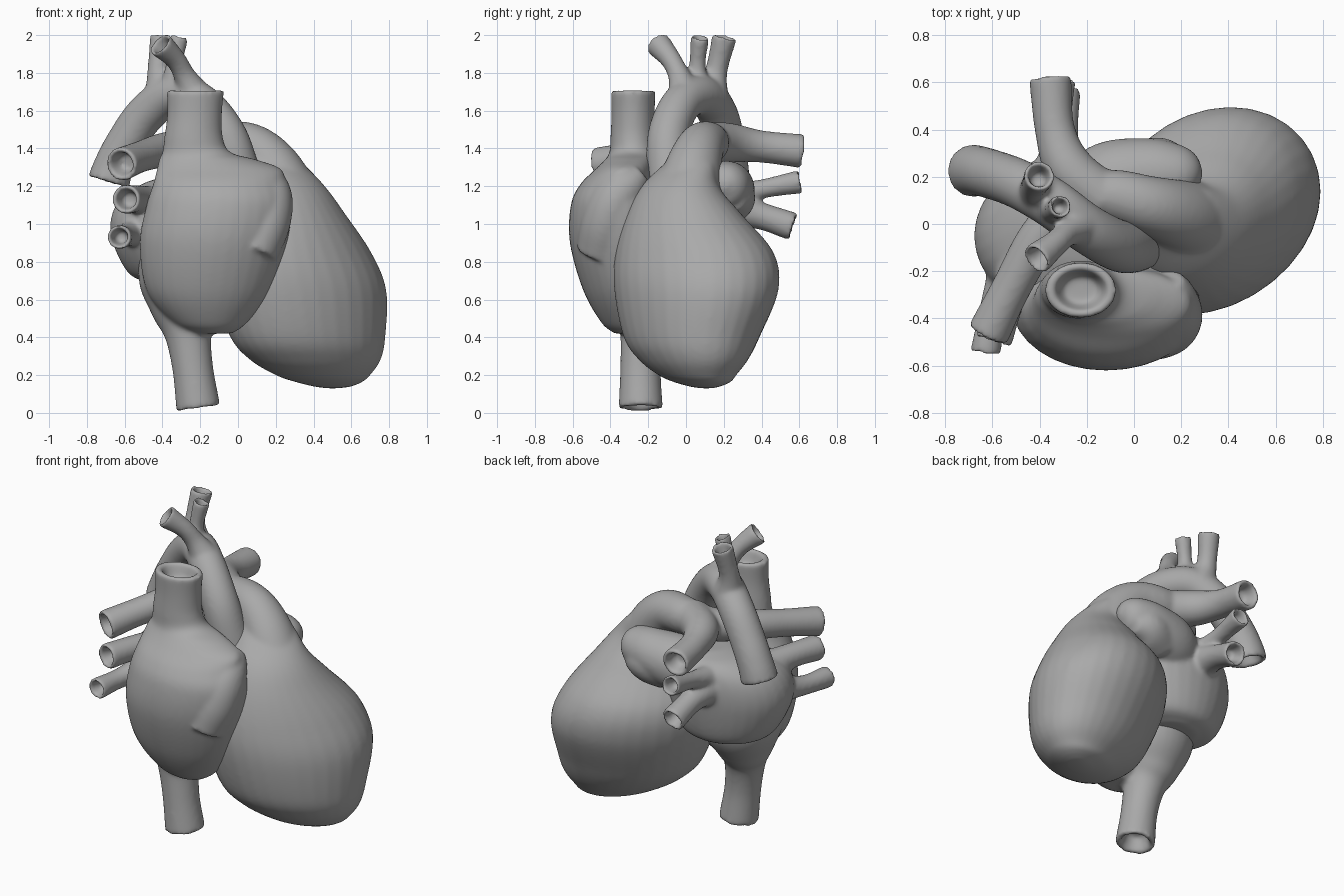
import bpy, bmesh, math
from mathutils import Vector

SIDES, STEPS = 32, 8

cube = bpy.data.objects.get("Cube")
if cube:
    bpy.data.objects.remove(cube, do_unlink=True)

tissue = bpy.data.materials.new("grey_tissue")
tissue.use_nodes = True
tissue.diffuse_color = (0.4, 0.4, 0.4, 1)
tissue.node_tree.nodes["Principled BSDF"].inputs["Base Color"].default_value = (0.4, 0.4, 0.4, 1)


def spline(rows):
    """Smooth curve through rows of any width."""
    rows = [Vector(r) for r in rows]
    ext = [rows[0] * 2 - rows[1]] + rows + [rows[-1] * 2 - rows[-2]]
    out = []
    for a, b, c, d in zip(ext, ext[1:], ext[2:], ext[3:]):
        for i in range(STEPS):
            t = i / STEPS
            out.append(0.5 * (2 * b + (c - a) * t + (2 * a - 5 * b + 4 * c - d) * t ** 2
                              + (3 * b - a - 3 * c + d) * t ** 3))
    return out + [rows[-1]]


def skin(bm, rings):
    """Join rings (centre, u axis, v axis) into one closed skin."""
    loops = []
    for c, u, v in rings:
        loops.append([bm.verts.new(c + u * math.cos(k * math.tau / SIDES) + v * math.sin(k * math.tau / SIDES))
                      for k in range(SIDES)])
    for lo, hi in zip(loops, loops[1:]):
        for k in range(SIDES):
            n = (k + 1) % SIDES
            bm.faces.new((lo[k], lo[n], hi[n], hi[k]))
    bm.faces.new(loops[0][::-1])
    bm.faces.new(loops[-1])


def hollow(rings, direction, depth=0.09):
    """Turn the last ring inward to make an open vessel mouth."""
    c, u, v = rings[-1]
    rings.append((c, u * 0.75, v * 0.75))
    rings.append((c - direction * depth, u * 0.5, v * 0.5))


def blob(bm, rows, mouth=False, skew=0.0):
    """Level slices: x, y, z, half width, half depth; skew pushes the +x side back."""
    rings = [(Vector(p[:3]), Vector((p[3], p[3] * skew, 0)), Vector((0, p[4], 0))) for p in spline(rows)]
    if mouth:
        hollow(rings, Vector((0, 0, 1)))
    skin(bm, rings)


def vessel(bm, rows, mouth=True):
    """Round tube along a path: x, y, z, radius; the mouth is at the last point."""
    pts = spline(rows)
    pos = [Vector(p[:3]) for p in pts]
    u = Vector((0.31, 0.83, 0.47))
    rings = []
    for i, p in enumerate(pos):
        t = (pos[min(i + 1, len(pos) - 1)] - pos[max(i - 1, 0)]).normalized()
        u = (u - t * u.dot(t)).normalized()
        rings.append((p, u * pts[i][3], t.cross(u) * pts[i][3]))
    if mouth:
        hollow(rings, t)
    skin(bm, rings)


def finish(bm, name):
    """Fuse the overlapping skins of a part into one soft surface."""
    bmesh.ops.recalc_face_normals(bm, faces=bm.faces)
    mesh = bpy.data.meshes.new(name)
    bm.to_mesh(mesh)
    bm.free()
    mesh.materials.append(tissue)
    obj = bpy.data.objects.new(name, mesh)
    bpy.context.collection.objects.link(obj)
    fuse = obj.modifiers.new("fuse", "REMESH")
    fuse.mode = "VOXEL"
    fuse.voxel_size = 0.0125
    fuse.use_smooth_shade = True
    soft = obj.modifiers.new("soften", "SMOOTH")
    soft.factor = 0.5
    soft.iterations = 10


# ventricles with the pulmonary trunk and its two arteries
bm = bmesh.new()
blob(bm, [(.5, .11, .13, .03, .03), (.5, .1, .14, .1, .08), (.48, .085, .165, .18, .15),
          (.45, .06, .2, .25, .2), (.41, .04, .28, .345, .28), (.37, .03, .4, .41, .35),
          (.33, .055, .65, .455, .425), (.29, .045, .85, .415, .41), (.27, -.01, 1.05, .3, .3),
          (.24, -.03, 1.2, .22, .2), (.18, .03, 1.33, .15, .13), (.12, .06, 1.4, .08, .09)], skew=.2)
vessel(bm, [(.27, 0, 1.1, .19), (.18, .04, 1.3, .15), (.06, .08, 1.41, .125), (-.1, .12, 1.43, .11),
            (-.25, .09, 1.41, .1), (-.4, -.06, 1.39, .092), (-.52, -.27, 1.355, .083),
            (-.62, -.47, 1.315, .09)])
vessel(bm, [(-.12, .1, 1.43, .11), (-.27, .23, 1.43, .105), (-.335, .4, 1.41, .085), (-.355, .62, 1.385, .09)])
finish(bm, "ventricles_and_pulmonary_arteries")

# right atrium with its ear and the two great veins
bm = bmesh.new()
blob(bm, [(-.13, -.3, .42, .1, .08), (-.15, -.3, .48, .2, .15), (-.155, -.31, .65, .33, .235),
          (-.13, -.34, .9, .39, .275), (-.1, -.36, 1.1, .385, .25), (-.1, -.36, 1.21, .35, .2),
          (-.1, -.33, 1.29, .33, .15), (-.16, -.3, 1.34, .26, .13), (-.22, -.28, 1.38, .18, .125),
          (-.235, -.28, 1.46, .155, .12), (-.23, -.28, 1.58, .145, .115),
          (-.225, -.28, 1.71, .152, .118)], mouth=True)
vessel(bm, [(.08, -.45, .85, .13), (.14, -.42, 1, .135), (.16, -.37, 1.13, .13),
            (.155, -.29, 1.22, .1), (.15, -.235, 1.27, .06)], mouth=False)
vessel(bm, [(-.27, -.17, .82, .26), (-.28, -.18, .66, .24), (-.28, -.2, .53, .175),
            (-.265, -.225, .42, .125), (-.24, -.24, .24, .108), (-.21, -.24, .025, .117)])
finish(bm, "right_atrium_and_great_veins")

# left atrium with its ear and four lung veins
bm = bmesh.new()
blob(bm, [(-.28, 0, .68, .15, .14), (-.28, -.02, .74, .3, .25), (-.28, -.05, .95, .395, .33),
          (-.27, -.03, 1.12, .365, .32), (-.24, .03, 1.22, .25, .23), (-.22, .05, 1.26, .1, .1)])
vessel(bm, [(-.25, .12, 1.1, .14), (-.1, .18, 1.15, .17), (.05, .21, 1.18, .155),
            (.16, .21, 1.2, .135), (.24, .2, 1.21, .1), (.285, .19, 1.21, .03)], mouth=False)
vessel(bm, [(0, .2, 1.12, .14), (.12, .25, 1.14, .12), (.22, .25, 1.13, .06)], mouth=False)
vessel(bm, [(-.45, -.08, 1.1, .1), (-.53, -.3, 1.13, .075), (-.595, -.5, 1.13, .078)])
vessel(bm, [(-.5, -.1, .98, .1), (-.59, -.34, .94, .06), (-.63, -.55, .93, .065)])
vessel(bm, [(-.32, .16, 1.12, .1), (-.32, .38, 1.18, .053), (-.31, .61, 1.225, .063)])
vessel(bm, [(-.32, .16, 1.09, .13), (-.31, .37, 1.05, .075), (-.3, .57, .985, .075)])
finish(bm, "left_atrium_and_lung_veins")

# aorta with its three upper branches
bm = bmesh.new()
vessel(bm, [(.08, -.05, 1, .11), (0, -.09, 1.28, .115), (-.07, -.09, 1.48, .11), (-.2, -.02, 1.64, .105),
            (-.35, .09, 1.68, .105), (-.49, .17, 1.58, .105), (-.6, .21, 1.42, .105),
            (-.66, .225, 1.3, .107), (-.685, .225, 1.22, .113)])
vessel(bm, [(-.22, 0, 1.66, .1), (-.28, -.035, 1.78, .06), (-.33, -.08, 1.87, .055), (-.415, -.15, 1.955, .07)])
vessel(bm, [(-.34, .07, 1.7, .08), (-.34, .06, 1.83, .045), (-.31, .075, 1.995, .05)])
vessel(bm, [(-.4, .13, 1.68, .1), (-.42, .16, 1.81, .06), (-.4, .205, 1.995, .066)])
finish(bm, "aorta_and_branches")
